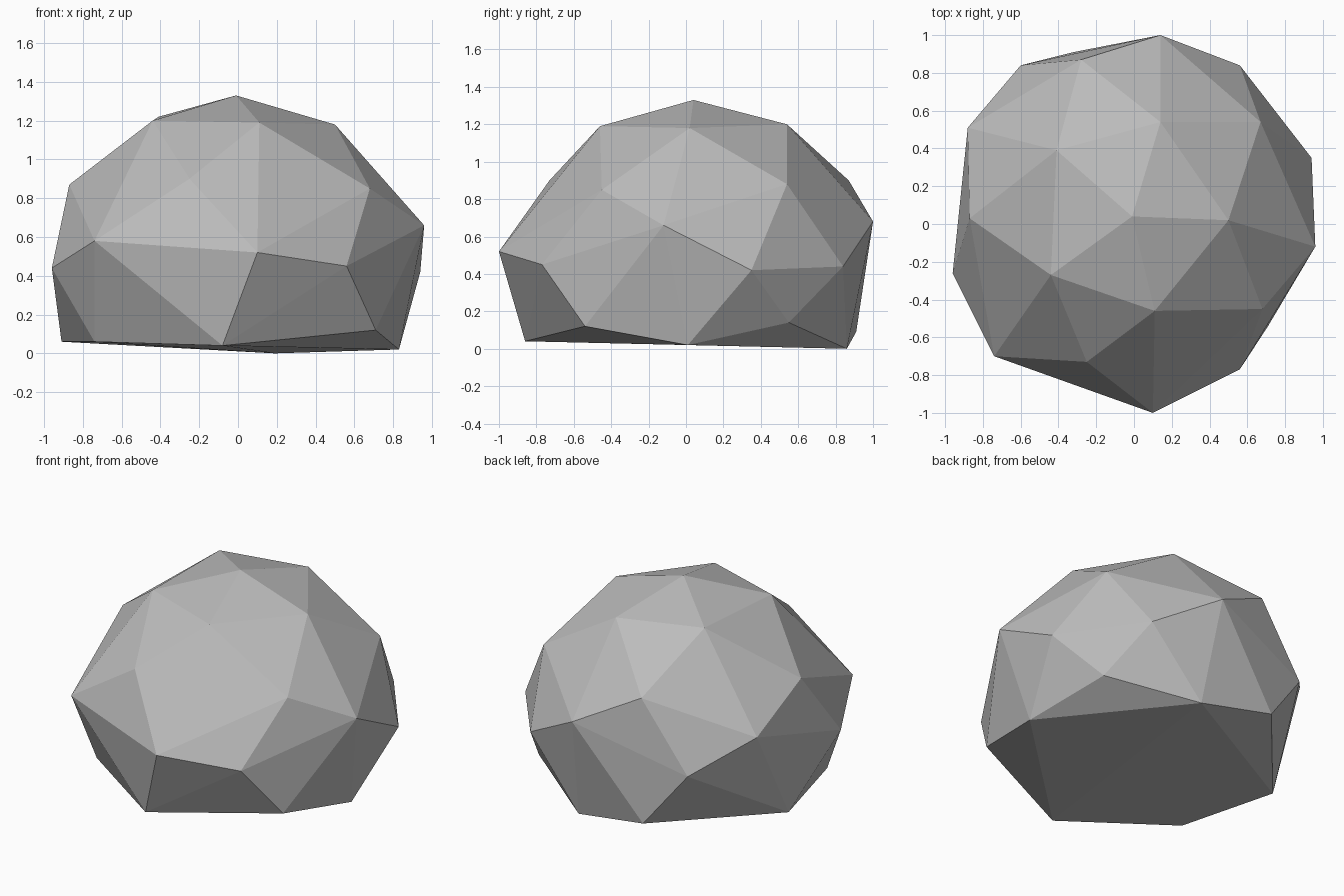
import bpy
import bmesh

# Remove the default cube if it is present
default_cube = bpy.data.objects.get("Cube")
if default_cube:
    bpy.data.objects.remove(default_cube, do_unlink=True)


def make_material(name, color):
    """Plain flat material, same colour in viewport and render."""
    material = bpy.data.materials.new(name)
    material.use_nodes = True
    material.diffuse_color = color
    shader = material.node_tree.nodes["Principled BSDF"]
    shader.inputs["Base Color"].default_value = color
    shader.inputs["Roughness"].default_value = 0.9
    return material


def make_hull(name, corners, material):
    """Faceted stone: the convex hull wrapped around its corners."""
    mesh = bpy.data.meshes.new(name)
    bm = bmesh.new()
    verts = [bm.verts.new(corner) for corner in corners]
    bmesh.ops.convex_hull(bm, input=verts, use_existing_faces=False)

    # Drop any corner that the hull did not use
    loose = [vert for vert in bm.verts if not vert.link_faces]
    bmesh.ops.delete(bm, geom=loose, context="VERTS")
    bmesh.ops.recalc_face_normals(bm, faces=bm.faces[:])

    # Low-poly look: every facet stays flat
    for face in bm.faces:
        face.smooth = False
    bm.to_mesh(mesh)
    bm.free()

    mesh.materials.append(material)
    stone = bpy.data.objects.new(name, mesh)
    bpy.context.collection.objects.link(stone)
    return stone


# Corners of the boulder, ring by ring from the peak to the ground
peak = [(-.01, .04, 1.33)]

crown = [(.5, .02, 1.18), (.14, .54, 1.2), (-.41, .39, 1.22),
         (-.44, -.27, 1.2), (.11, -.46, 1.19)]

shoulder = [(.67, .54, .88), (-.28, .87, .9), (-.87, .03, .87),
            (-.25, -.73, .9), (.68, -.45, .85)]

bulge = [(.96, -.12, .66), (.14, 1, .68), (-.88, .51, .66),
         (-.74, -.7, .58), (.1, -1, .52)]

waist = [(.94, .35, .42), (.56, .84, .44), (-.6, .84, .45),
         (-.96, -.26, .44), (.56, -.77, .45)]

foot = [(.83, .01, .02), (.7, .55, .14), (.19, .86, 0), (-.32, .91, .09),
        (-.91, .22, .06), (-.74, -.43, .06), (-.08, -.86, .04),
        (.71, -.54, .12)]

# One grey stone
stone_grey = make_material("stone grey", (.5, .5, .5, 1))
make_hull("boulder", peak + crown + shoulder + bulge + waist + foot, stone_grey)
